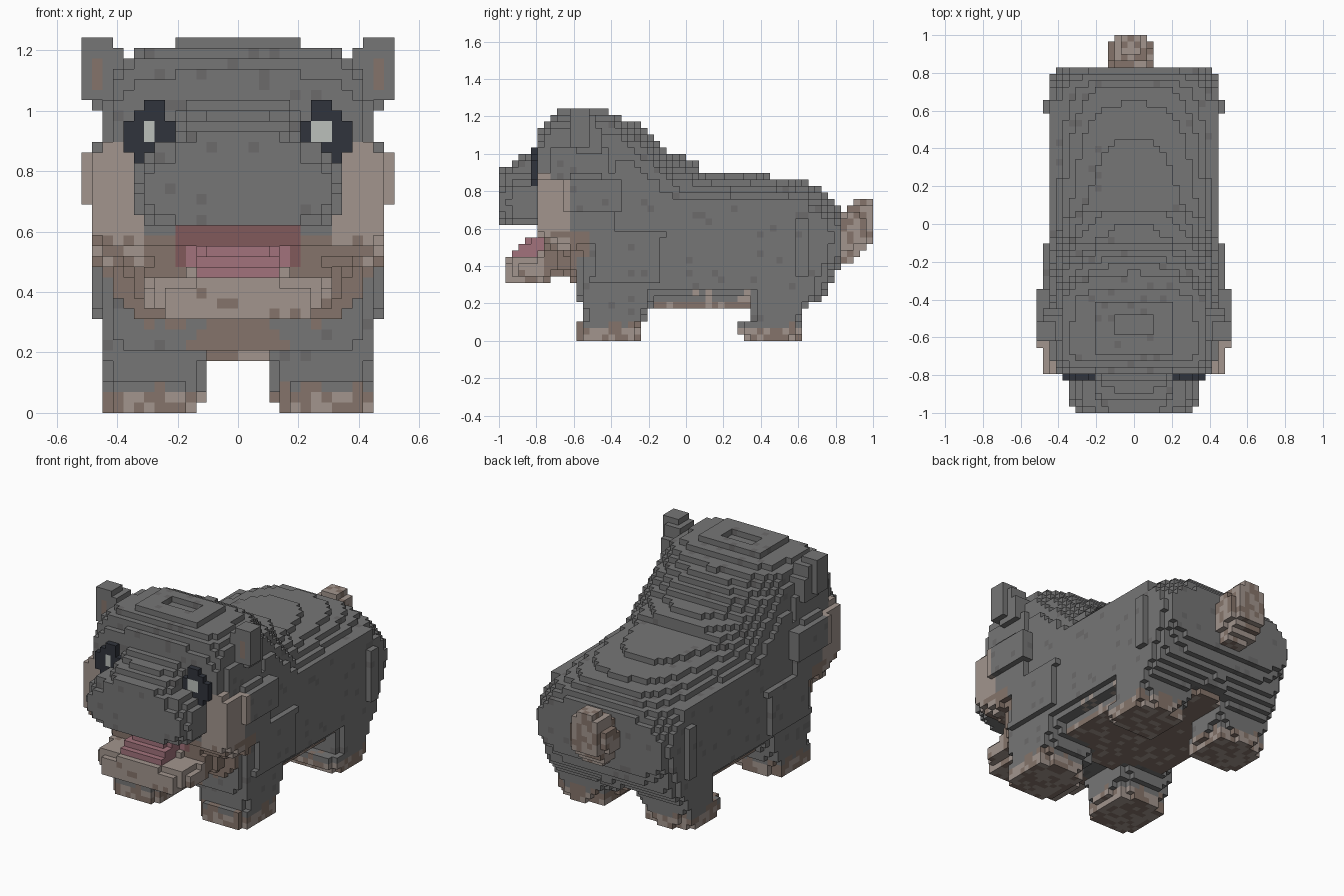
import bpy, bmesh, random
from mathutils import Vector

if "Cube" in bpy.data.objects:
    bpy.data.objects.remove(bpy.data.objects["Cube"])

random.seed(4)
S = 2 / 58                      # cube size of the blocky grid
COLOURS = {
    "grey": (0.18, 0.18, 0.181, 1), "dark_grey": (0.15, 0.147, 0.147, 1),
    "tan": (0.36, 0.3, 0.27, 1), "brown": (0.235, 0.175, 0.145, 1),
    "red": (0.22, 0.1, 0.105, 1), "pink": (0.36, 0.17, 0.2, 1),
    "black": (0.03, 0.034, 0.045, 1), "white": (0.5, 0.53, 0.5, 1)}
MATS = {}
for key, rgba in COLOURS.items():
    MATS[key] = bpy.data.materials.new(key)
    MATS[key].diffuse_color = rgba
KEYS = list(COLOURS)
cells, part_names = {}, []


def loft(axis, stations):
    """Rounded-box sections (t, u0, u1, v0, v1, roundness) blended along y or z."""
    def inside(x, y, z):
        t, v = (y, z) if axis == "y" else (z, y)
        for a, b in zip(stations, stations[1:]):
            if a[0] <= t <= b[0]:
                f = (t - a[0]) / (b[0] - a[0])
                u0, u1, v0, v1, n = [p + (q - p) * f for p, q in zip(a[1:], b[1:])]
                du = abs(2 * x - u0 - u1) / (u1 - u0)
                dv = abs(2 * v - v0 - v1) / (v1 - v0)
                return du < 1 and dv < 1 and du ** n + dv ** n <= 1
        return False
    return inside


def sym(*rows):
    """Loft along y, symmetric in x: (y, half width, bottom, top, roundness)."""
    return loft("y", [(y, -w, w, b, t, n) for y, w, b, t, n in rows])


def box(x0, x1, y0, y1, z0, z1):
    return lambda x, y, z: x0 < x < x1 and y0 < y < y1 and z0 < z < z1


def add(name, shapes, colour, side=0):
    """Claim grid cells for a part; side = +1/-1 builds one mirrored copy."""
    part_names.append(name)
    for i in range(-16, 16):
        x = (i + .5) * S
        if side and x * side < 0:
            continue
        for j in range(-29, 29):
            y = (j + .5) * S
            for k in range(36):
                z = (k + .5) * S
                if (i, j, k) not in cells and any(s(x * (side or 1), y, z) for s in shapes):
                    cells[i, j, k] = (name, colour(x, y, z))


def grey(x, y, z):
    return "dark_grey" if random.random() < .05 else "grey"


def mottled(a, b, chance):
    return a if random.random() < chance else b


# Eyes, with highlights of different width
def eye_colour(x, y, z):
    lit = .89 < z < .97 and (-.31 < x < -.275 or .24 < x < .31)
    return "white" if lit else "black"

for side, label in ((-1, "left"), (1, "right")):
    add(label + "_eye", [box(.23, .35, -.83, -.79, .83, 1.0), box(.2, .38, -.83, -.79, .86, .97),
                         box(.24, .31, -.83, -.79, .98, 1.04)], eye_colour, side)

# Tongue
add("tongue", [sym((-.93, .13, .36, .49, 8), (-.84, .14, .36, .54, 8), (-.78, .15, .36, .56, 8),
                   (-.68, .2, .36, .6, 8))],
    lambda x, y, z: "pink" if z < .55 else "red")

# Ears
for side, label in ((-1, "left"), (1, "right")):
    add(label + "_ear", [box(.41, .52, -.62, -.52, 1.03, 1.25), box(.37, .49, -.62, -.48, 1.03, 1.215),
                         box(.37, .49, -.59, -.45, 1.0, 1.15)],
        lambda x, y, z: mottled("brown", "tan", .6) if y < -.58 and .44 < abs(x) < .49 and 1.06 < z < 1.18
        else "grey", side)

# Muzzle with nose bridge
add("muzzle", [sym((-1.0, .28, .63, .85, 3.5), (-.93, .345, .61, .87, 3.8), (-.7, .36, .61, .88, 4.2)),
               sym((-1.0, .20, .65, .91, 5), (-.9, .21, .65, .97, 5), (-.79, .21, .65, 1.04, 5)),
               box(-.26, .26, -.97, -.79, .65, .88)], grey)

# Lower jaw
add("lower_jaw", [sym((-.97, .23, .31, .42, 4), (-.92, .29, .31, .45, 3.5), (-.76, .31, .315, .47, 3.5),
                      (-.72, .32, .34, .53, 3.8), (-.55, .36, .35, .58, 5))],
    lambda x, y, z: mottled("brown", "tan", .1) if y < -.75 else "brown")


# Head: skull sloping into the neck, cheeks and cheek plates
def head_colour(x, y, z):
    if y < -.68 and abs(x) < .2 and z < .67:
        return "red"
    if y < -.62 and z < .9 - .3 * (y + .79) and abs(x) > .3:
        return "tan" if z > .57 else mottled("tan", "brown", .4)
    if y < -.5 and z < .58:
        return "brown"
    return grey(x, y, z)

add("head", [
    sym((-.795, .41, .57, 1.07, 5), (-.755, .42, .5, 1.18, 5), (-.68, .43, .44, 1.22, 4.8),
        (-.4, .43, .42, 1.22, 4.2), (-.27, .445, .4, 1.165, 2.7),
        (-.15, .445, .4, 1.065, 2.5), (-.08, .43, .4, 1.0, 2.4), (.07, .40, .4, .967, 2.2)),
    sym((-.795, .485, .55, .91, 6), (-.72, .49, .49, .92, 5), (-.6, .49, .43, .95, 5),
        (-.45, .485, .44, .96, 5), (-.3, .45, .46, .94, 5)),
    box(-.52, .52, -.65, -.33, .69, .86), box(-.46, .46, -.72, -.4, .9, 1.02),
    # shallow rim on the crown, open in the middle
    lambda x, y, z: box(-.2, .2, -.69, -.4, 1.2, 1.25)(x, y, z)
    and not box(-.1, .1, -.58, -.49, 1.2, 1.25)(x, y, z)], head_colour)

# Tail, curling upward
add("tail", [loft("z", [(.40, -.06, .06, .74, .87, 5), (.47, -.10, .08, .75, .95, 3.5),
                        (.53, -.125, .095, .76, 1.01, 3), (.66, -.125, .095, .80, 1.01, 3),
                        (.72, -.09, .06, .87, 1.01, 3), (.775, -.06, .03, .92, .975, 8)])],
    lambda x, y, z: mottled("brown", "tan", .3))


# Legs with shoulders and haunches
def leg_colour(x, y, z):
    if z < .07:
        return mottled("tan", "brown", .5)
    if z < .11 or (abs(x) < .3 and y < -.52 and z > .28):
        return mottled("brown", "grey", .3)
    return grey(x, y, z)

for side, label in ((-1, "left"), (1, "right")):
    add(label + "_front_leg", [
        loft("z", [(0, .125, .455, -.585, -.25, 3.2), (.08, .115, .457, -.585, -.25, 4),
                   (.12, .10, .457, -.56, -.22, 4), (.2, .09, .457, -.57, -.18, 4),
                   (.3, .06, .46, -.59, -.14, 4), (.45, .05, .46, -.60, -.1, 4)]),
        loft("z", [(.32, .2, .49, -.52, -.13, 5), (.57, .2, .49, -.50, -.1, 5)]),
        box(.3, .455, -.36, -.06, .36, .8)],
        leg_colour, side)
    add(label + "_back_leg", [
        loft("z", [(0, .125, .455, .31, .60, 3.2), (.04, .12, .457, .28, .61, 3.5),
                   (.09, .12, .457, .28, .61, 4), (.11, .11, .457, .35, .61, 4),
                   (.2, .09, .457, .35, .66, 4), (.28, .06, .457, .32, .75, 3.2),
                   (.42, .05, .46, .34, .80, 3), (.58, .05, .45, .4, .80, 3)]),
        box(.3, .485, .58, .66, .33, .64), box(.3, .457, .5, .7, .25, .58)],
        leg_colour, side)


# Body: chest, belly, back and rump
def body_colour(x, y, z):
    if z < .21:
        return mottled("tan", "brown", .15)
    if y < -.5 and z < .55:
        return "brown"
    return mottled("tan", "grey", .3) if z < .29 and 0 < y < .36 else grey(x, y, z)

add("body", [
    sym((-.61, .42, .30, .9, 5), (-.5, .44, .22, .93, 4), (-.22, .455, .18, .94, 3.2),
        (.07, .457, .17, .905, 3), (.45, .457, .17, .882, 2.6), (.62, .457, .18, .852, 2.6),
        (.72, .457, .23, .82, 2.6), (.78, .43, .31, .765, 2.8), (.83, .40, .40, .69, 3)),
    box(-.455, .455, -.22, .64, .29, .77), box(-.455, .455, -.22, .72, .36, .69),
    box(-.42, .42, -.3, .4, .25, .3),
    box(-.35, .35, -.3, .4, .17, .3), box(-.17, .17, -.58, -.2, .2, .35)],
    body_colour)

# Turn the claimed cells into one outer-skin mesh per part
DIRS = [(1, 0, 0), (-1, 0, 0), (0, 1, 0), (0, -1, 0), (0, 0, 1), (0, 0, -1)]
for name in part_names:
    bm, verts = bmesh.new(), {}

    def corner(p):
        key = tuple(round(c) for c in p)
        if key not in verts:
            verts[key] = bm.verts.new(Vector(key) * S)
        return verts[key]

    for cell, (owner, colour) in cells.items():
        if owner != name:
            continue
        for d in DIRS:
            if tuple(a + b for a, b in zip(cell, d)) in cells:
                continue
            n = Vector(d)
            u = Vector((d[1], d[2], d[0]))
            v = n.cross(u)
            mid = Vector(cell) + Vector((.5, .5, .5)) + n / 2
            face = bm.faces.new([corner(mid + (u * a + v * b) / 2)
                                 for a, b in ((-1, -1), (1, -1), (1, 1), (-1, 1))])
            face.material_index = KEYS.index(colour)
    mesh = bpy.data.meshes.new(name)
    bm.to_mesh(mesh)
    bm.free()
    for key in KEYS:
        mesh.materials.append(MATS[key])
    bpy.context.collection.objects.link(bpy.data.objects.new(name, mesh))

for m in bpy.data.materials:
    if m.users and not m.is_grease_pencil:
        m.use_nodes = True
        m.node_tree.nodes["Principled BSDF"].inputs["Base Color"].default_value = m.diffuse_color
